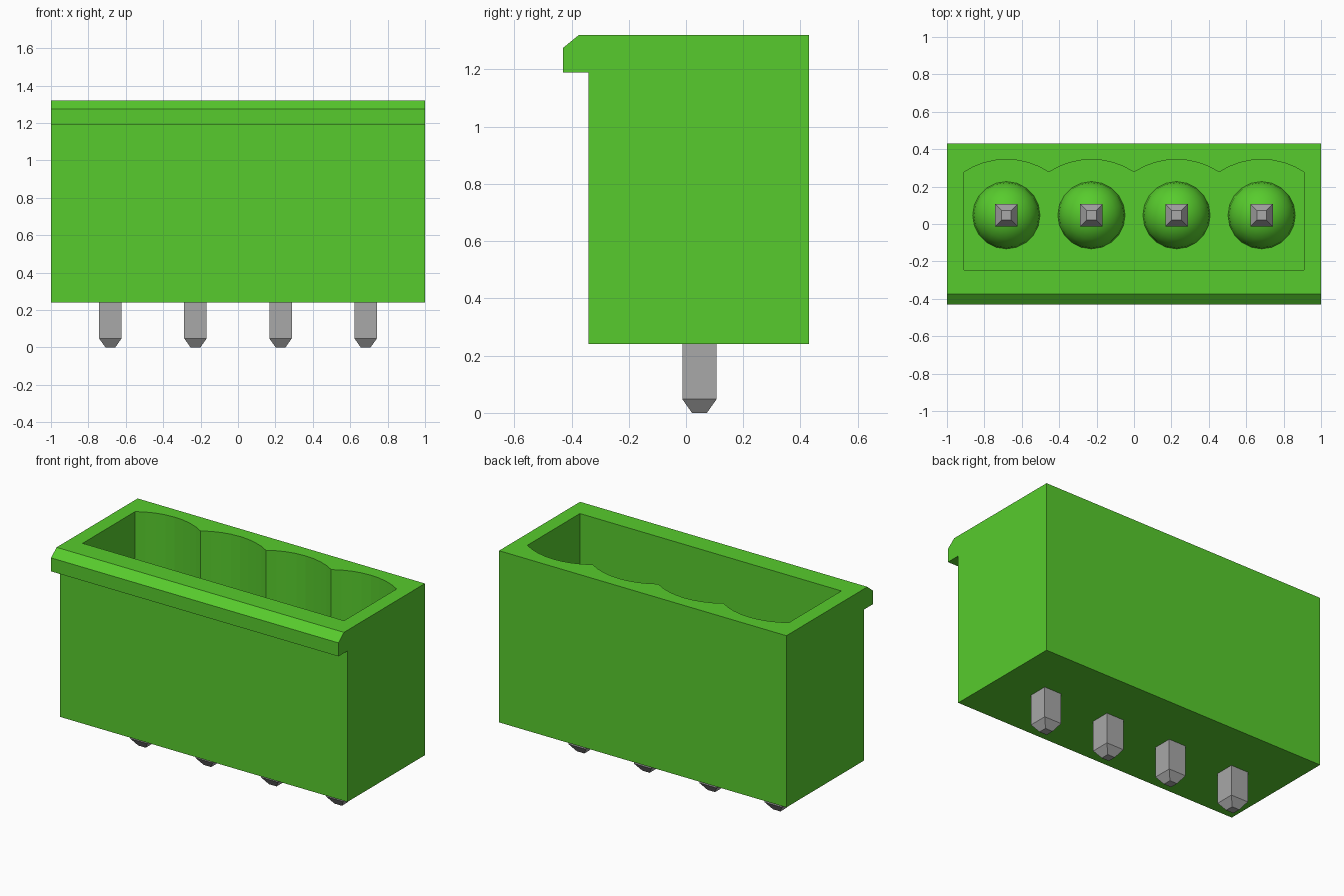
import bpy, bmesh, math
from mathutils import Vector, Matrix

if "Cube" in bpy.data.objects:
    bpy.data.objects.remove(bpy.data.objects["Cube"], do_unlink=True)

PITCH = 0.455      # spacing of the contacts
PIN_Y = 0.047      # contact row position
FLOOR = 0.50       # cavity floor height
TOP = 1.32
PIN_X = [(i - 1.5) * PITCH for i in range(4)]


def material(name, rgb):
    m = bpy.data.materials.new(name)
    m.use_nodes = True
    m.diffuse_color = (*rgb, 1)
    m.node_tree.nodes["Principled BSDF"].inputs["Base Color"].default_value = (*rgb, 1)
    return m


green = material("green plastic", (0.096, 0.600, 0.026))
grey = material("grey metal", (0.392, 0.392, 0.392))


def finish(bm, name, mat):
    bmesh.ops.recalc_face_normals(bm, faces=bm.faces)
    me = bpy.data.meshes.new(name)
    bm.to_mesh(me)
    bm.free()
    me.materials.append(mat)
    ob = bpy.data.objects.new(name, me)
    bpy.context.collection.objects.link(ob)
    return ob


def prism(name, points, offset, mat):
    """Extrude a closed outline along an offset."""
    bm = bmesh.new()
    face = bm.faces.new([bm.verts.new(p) for p in points])
    ext = bmesh.ops.extrude_face_region(bm, geom=[face])
    verts = [v for v in ext["geom"] if isinstance(v, bmesh.types.BMVert)]
    bmesh.ops.translate(bm, verts=verts, vec=Vector(offset))
    return finish(bm, name, mat)


# Housing: side profile with the chamfered latch lip along the front
profile = [(-0.34, 0.24), (0.43, 0.24), (0.43, TOP), (-0.375, TOP),
           (-0.43, 1.275), (-0.43, 1.19), (-0.34, 1.19)]
housing = prism("housing", [(-1, y, z) for y, z in profile], (2, 0, 0), green)

# Cavity outline: straight front and ends, four scallops at the back
SIDE, CUSP, BULGE, STEPS = 2 * PITCH, 0.277, 0.068, 8
half = PITCH / 2
radius = (half ** 2 + BULGE ** 2) / (2 * BULGE)
sweep = math.asin(half / radius)
outline = [(-SIDE, -0.245), (SIDE, -0.245), (SIDE, CUSP)]
for x in reversed(PIN_X):
    for k in range(1, STEPS + 1):
        a = sweep * (1 - 2 * k / STEPS)
        outline.append((x + radius * math.sin(a),
                        CUSP + BULGE - radius * (1 - math.cos(a))))
cutter = prism("cavity_cutter", [(x, y, FLOOR) for x, y in outline], (0, 0, 1), green)
cutter.hide_render = True
cutter.hide_set(True)

cut = housing.modifiers.new("cavity", "BOOLEAN")
cut.operation = "DIFFERENCE"
cut.solver = "EXACT"
cut.object = cutter

# Apply the cut so the helper can go
bpy.context.view_layer.update()
cut_mesh = bpy.data.meshes.new_from_object(
    housing.evaluated_get(bpy.context.evaluated_depsgraph_get()))
housing.modifiers.clear()
housing.data = cut_mesh
bpy.data.objects.remove(cutter, do_unlink=True)


def contact_pin(name, x):
    """Square pin tapered at both ends."""
    bm = bmesh.new()
    rings = []
    for z, h in [(0, 0.026), (0.048, 0.06), (0.952, 0.06), (1.0, 0.026)]:
        rings.append([bm.verts.new((x + sx * h, PIN_Y + sy * h, z))
                      for sx, sy in ((-1, -1), (1, -1), (1, 1), (-1, 1))])
    for a, b in zip(rings, rings[1:]):
        for i in range(4):
            j = (i + 1) % 4
            bm.faces.new((a[i], a[j], b[j], b[i]))
    bm.faces.new(rings[0])
    bm.faces.new(rings[-1])
    return finish(bm, name, grey)


def dome(name, x):
    """Half sphere sitting on the cavity floor."""
    bm = bmesh.new()
    bmesh.ops.create_uvsphere(bm, u_segments=20, v_segments=12, radius=0.18)
    low = [v for v in bm.verts if v.co.z < -0.001]
    bmesh.ops.delete(bm, geom=low, context="VERTS")
    bmesh.ops.translate(bm, verts=bm.verts, vec=(x, PIN_Y, FLOOR))
    ob = finish(bm, name, green)
    bpy.ops.object.select_all(action="DESELECT")
    ob.select_set(True)
    bpy.context.view_layer.objects.active = ob
    bpy.ops.object.shade_smooth_by_angle(angle=math.radians(30))


for n, px in enumerate(PIN_X, 1):
    contact_pin(f"contact_pin_{n}", px)
    dome(f"pin_dome_{n}", px)
